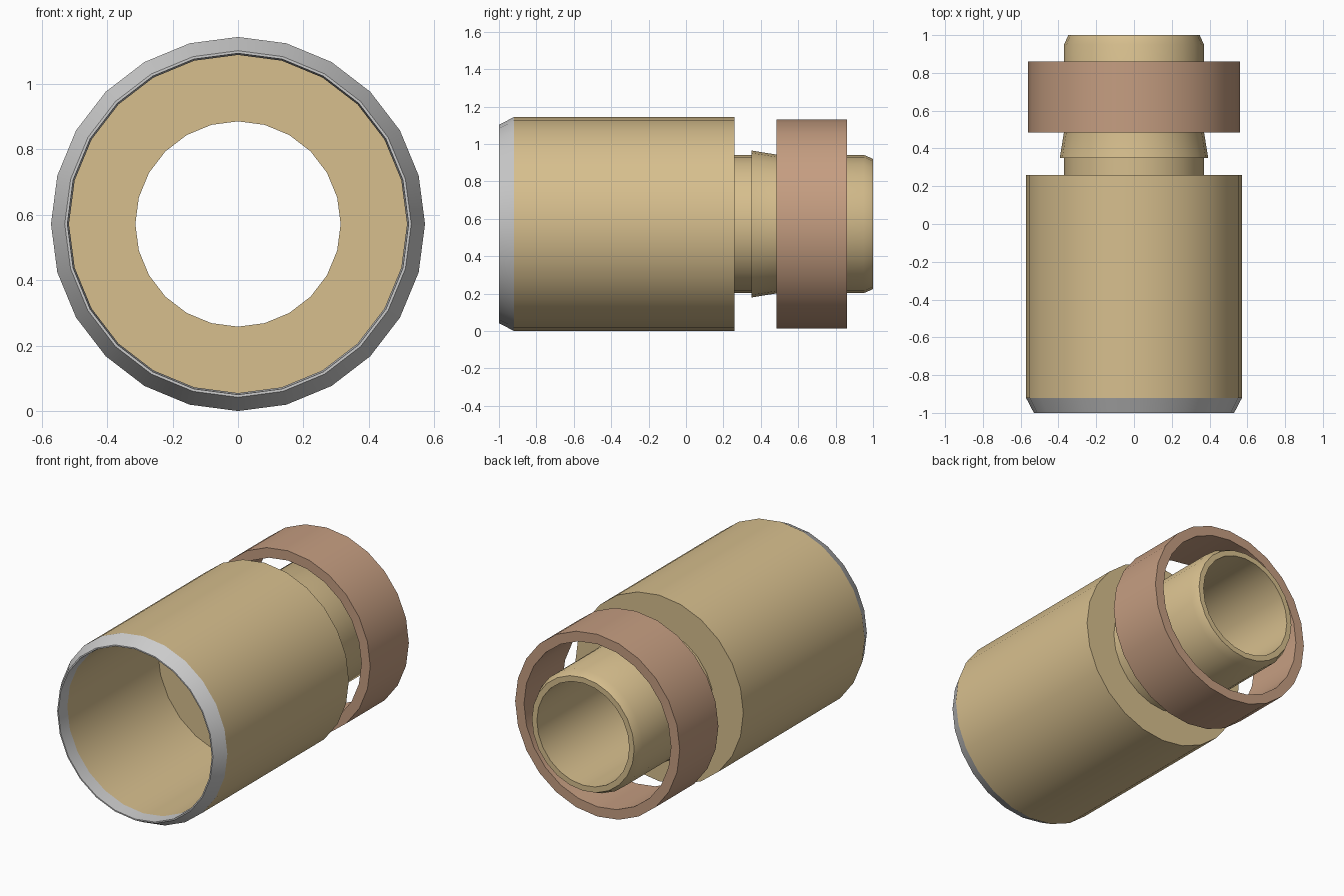
import bpy, bmesh
from math import sin, cos, pi, radians

if "Cube" in bpy.data.objects:
    bpy.data.objects.remove(bpy.data.objects["Cube"])

SIDES = 24
RADIUS = 0.572      # largest radius, also the height of the axis


def material(name, rgb):
    m = bpy.data.materials.new(name)
    m.diffuse_color = (*rgb, 1)
    m.use_nodes = True
    m.node_tree.nodes["Principled BSDF"].inputs["Base Color"].default_value = m.diffuse_color
    return m


def lathe(name, profile, mat=None):
    """Revolve a closed (radius, y) outline around the y-parallel axis."""
    bm = bmesh.new()
    rings = []
    for i in range(SIDES):
        a = 2 * pi * i / SIDES
        rings.append([bm.verts.new((r * cos(a), y, RADIUS + r * sin(a)))
                      for r, y in profile])
    n = len(profile)
    for i in range(SIDES):
        p, q = rings[i], rings[(i + 1) % SIDES]
        for j in range(n):
            k = (j + 1) % n
            bm.faces.new((p[j], p[k], q[k], q[j]))
    bmesh.ops.recalc_face_normals(bm, faces=bm.faces)
    me = bpy.data.meshes.new(name)
    bm.to_mesh(me)
    bm.free()
    me.shade_smooth()
    me.set_sharp_from_angle(angle=radians(30))
    if mat:
        me.materials.append(mat)
    ob = bpy.data.objects.new(name, me)
    bpy.context.collection.objects.link(ob)
    return ob


beige = material("beige", (0.68, 0.52, 0.27))
brown = material("brown", (0.56, 0.34, 0.22))

# Hollow barrel with a thick shoulder, barbed neck and chamfered mouth
lathe("barrel_and_neck", [
    (RADIUS, -0.92), (RADIUS, 0.26),
    (0.37, 0.26), (0.37, 0.35), (0.393, 0.35), (0.37, 0.49),
    (0.37, 0.95), (0.348, 1.0),
    (0.314, 1.0), (0.314, -0.04),
    (0.517, -0.04), (0.517, -0.92)], beige)

# Grey chamfered rim at the front opening
lathe("front_rim", [
    (RADIUS, -0.92), (0.53, -1.0), (0.522, -1.0), (0.517, -0.92)])

# Loose collar around the neck
lathe("collar", [
    (0.56, 0.485), (0.56, 0.86), (0.50, 0.86), (0.50, 0.485)], brown)
